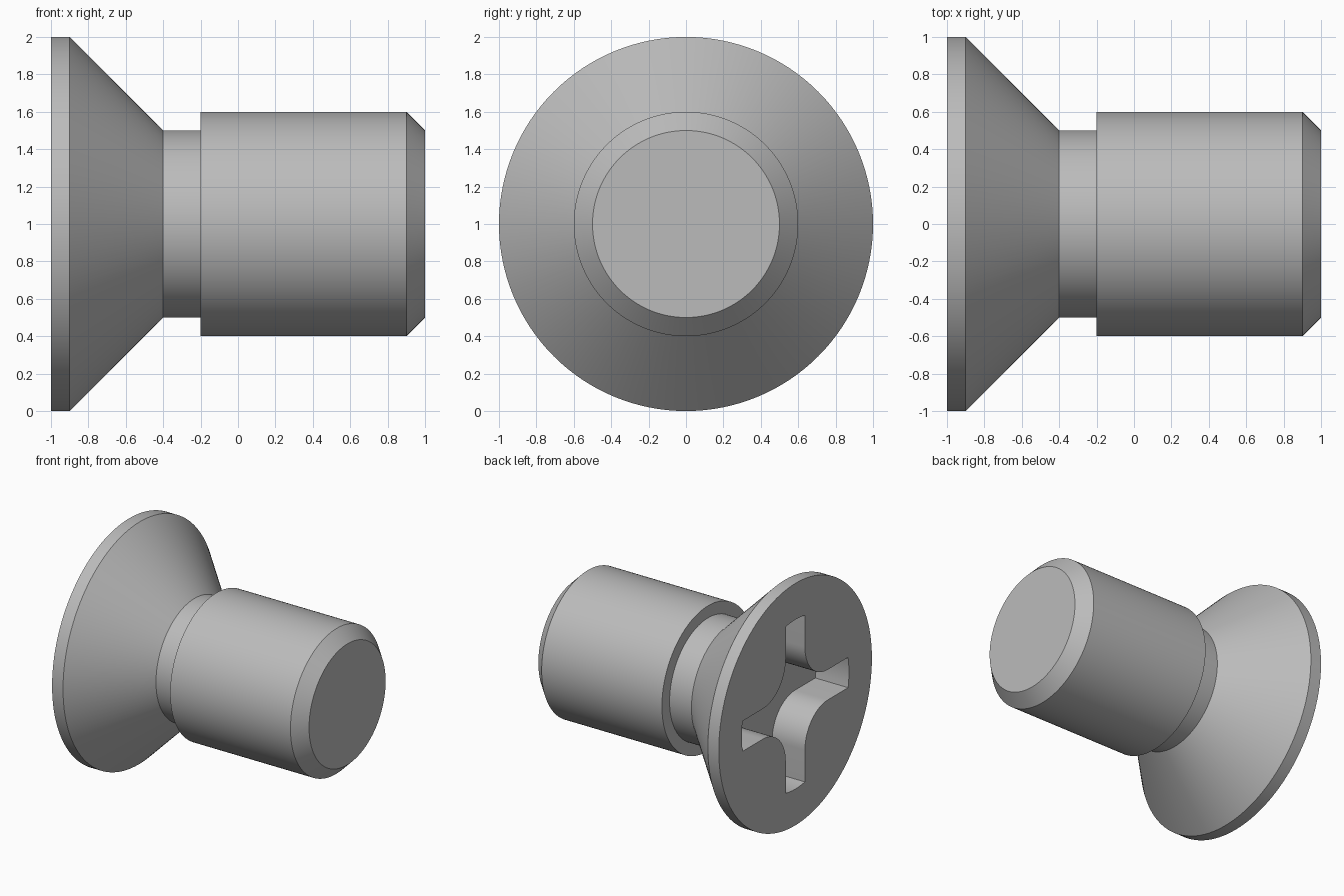
import bpy, bmesh, math
from mathutils import Matrix, Vector

if "Cube" in bpy.data.objects:
    bpy.data.objects.remove(bpy.data.objects["Cube"])

AXIS_Z = 1.0   # height of the screw axis
SEGMENTS = 128

steel = bpy.data.materials.new("grey_steel")
steel.use_nodes = True
steel.diffuse_color = (0.5, 0.5, 0.5, 1)
steel.node_tree.nodes["Principled BSDF"].inputs["Base Color"].default_value = (0.5, 0.5, 0.5, 1)


def make_object(name, bm):
    bmesh.ops.recalc_face_normals(bm, faces=bm.faces)
    mesh = bpy.data.meshes.new(name)
    bm.to_mesh(mesh)
    bm.free()
    mesh.materials.append(steel)
    obj = bpy.data.objects.new(name, mesh)
    bpy.context.collection.objects.link(obj)
    return obj


def lathe(name, profile):
    """Turn (x, radius) points around the screw axis, with flat end caps."""
    bm = bmesh.new()
    rings = []
    for x, r in profile:
        angles = [math.tau * i / SEGMENTS for i in range(SEGMENTS)]
        rings.append([bm.verts.new((x, r * math.cos(a), AXIS_Z + r * math.sin(a))) for a in angles])
    for a, b in zip(rings, rings[1:]):
        for i in range(SEGMENTS):
            j = (i + 1) % SEGMENTS
            bm.faces.new((a[i], a[j], b[j], b[i]))
    bm.faces.new(rings[0])
    bm.faces.new(rings[-1])
    return make_object(name, bm)


def cross_outline(reach, half_width, fillet):
    """Four arms with round tips and filleted inner corners."""
    tip = math.asin(half_width / reach)
    centre = half_width + fillet
    arm = [Vector((reach * math.cos(t), reach * math.sin(t)))
           for t in (tip * k / 3 for k in range(-3, 4))]
    for k in range(17):
        t = math.radians(270 - 90 * k / 16)
        arm.append(Vector((centre + fillet * math.cos(t), centre + fillet * math.sin(t))))
    return [Matrix.Rotation(q * math.pi / 2, 2) @ p for q in range(4) for p in arm]


# Countersunk head, neck and chamfered shank in one turned body
screw = lathe("screw_body", [(-1, 1), (-0.9, 1), (-0.4, 0.5), (-0.2, 0.5),
                             (-0.2, 0.6), (0.9, 0.6), (1, 0.5)])

# Cross recess cut into the head
bm = bmesh.new()
outline = [bm.verts.new((-1.1, p.x, AXIS_Z + p.y)) for p in cross_outline(0.7, 0.125, 0.3)]
cap = bm.faces.new(outline)
extruded = bmesh.ops.extrude_face_region(bm, geom=[cap])
moved = [g for g in extruded["geom"] if isinstance(g, bmesh.types.BMVert)]
bmesh.ops.translate(bm, verts=moved, vec=(0.4, 0, 0))
cutter = make_object("recess_cutter", bm)
cutter.hide_render = True

cut = screw.modifiers.new("cross_recess", "BOOLEAN")
cut.operation = "DIFFERENCE"
cut.solver = "EXACT"
cut.object = cutter
bpy.ops.object.select_all(action="DESELECT")
screw.select_set(True)
bpy.context.view_layer.objects.active = screw
bpy.ops.object.modifier_apply(modifier=cut.name)
bpy.data.objects.remove(cutter)

# Smooth round walls with crisp edges
bpy.ops.object.shade_smooth_by_angle(angle=math.radians(30))
